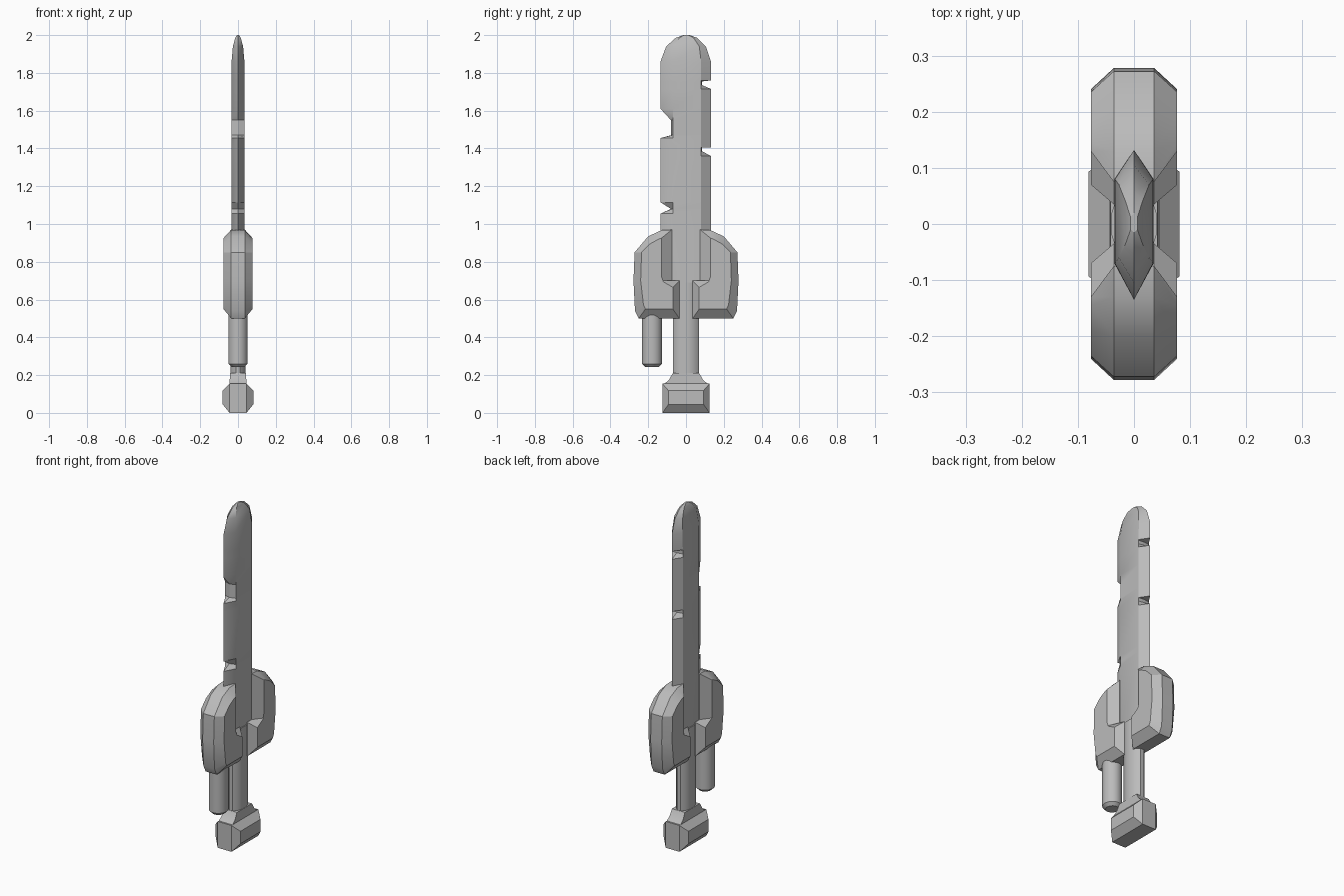
import bpy, bmesh, math

cube = bpy.data.objects.get("Cube")
if cube:
    bpy.data.objects.remove(cube, do_unlink=True)

grey = bpy.data.materials.new("plain_grey")
grey.use_nodes = True
grey.diffuse_color = (0.5, 0.5, 0.5, 1)
grey.node_tree.nodes["Principled BSDF"].inputs["Base Color"].default_value = (0.5, 0.5, 0.5, 1)


def loft(name, rings):
    """Skin a closed solid through rings with equal point counts."""
    bm = bmesh.new()
    rows = [[bm.verts.new(p) for p in ring] for ring in rings]
    n = len(rows[0])
    for a, b in zip(rows, rows[1:]):
        for i in range(n):
            j = (i + 1) % n
            bm.faces.new((a[i], a[j], b[j], b[i]))
    caps = [bm.faces.new(rows[0][::-1]), bm.faces.new(rows[-1])]
    bmesh.ops.triangulate(bm, faces=caps)
    bmesh.ops.recalc_face_normals(bm, faces=bm.faces)
    mesh = bpy.data.meshes.new(name)
    bm.to_mesh(mesh)
    bm.free()
    mesh.materials.append(grey)
    obj = bpy.data.objects.new(name, mesh)
    bpy.context.collection.objects.link(obj)
    bpy.ops.object.select_all(action='DESELECT')
    obj.select_set(True)
    bpy.context.view_layer.objects.active = obj
    bpy.ops.object.shade_smooth_by_angle(angle=math.radians(30))
    return obj


def oval(rx, ry, z, y=0, sides=12):
    turn = [2 * math.pi * (i + 0.5) / sides for i in range(sides)]
    return [(rx * math.cos(t), y + ry * math.sin(t), z) for t in turn]


def rect(rx, ry, z):
    return [(-rx, -ry, z), (rx, -ry, z), (rx, ry, z), (-rx, ry, z)]


# Blade: six-sided section, edges pulled in at the notches
def section(z, front=-0.135, back=0.132, f_ridge=-0.07, b_ridge=0.08, w=0.035):
    return [(0, front, z), (w, f_ridge, z), (w, b_ridge, z),
            (0, back, z), (-w, b_ridge, z), (-w, f_ridge, z)]


blade = [section(0.66), section(1.055), section(1.08, front=-0.08), section(1.115),
         section(1.36), section(1.385, back=0.085), section(1.405, back=0.085), section(1.406),
         section(1.455), section(1.47, front=-0.08), section(1.55, front=-0.08), section(1.61),
         section(1.715), section(1.735, back=0.085), section(1.755, back=0.085), section(1.76),
         section(1.86, w=0.034),
         section(1.94, -0.105, 0.105, -0.06, 0.07, 0.027),
         section(1.985, -0.055, 0.06, -0.035, 0.04, 0.015),
         section(2.0, -0.015, 0.02, -0.01, 0.012, 0.006)]
loft("blade", blade)

# Guard halves: outline band with a chamfered raised face on each side
outline = [(0.075, 0.97), (0.13, 0.967), (0.2, 0.935), (0.272, 0.85), (0.278, 0.7),
           (0.27, 0.54), (0.25, 0.5), (0.035, 0.5), (0.035, 0.7), (0.075, 0.7)]
raised = [(0.13, 0.925), (0.145, 0.92), (0.19, 0.895), (0.235, 0.85), (0.24, 0.7),
          (0.225, 0.57), (0.215, 0.55), (0.07, 0.55), (0.07, 0.665), (0.13, 0.7)]
for side, label in ((-1, "front"), (1, "back")):
    layers = [(-0.077, raised), (-0.036, outline), (0.036, outline), (0.077, raised)]
    loft(label + "_guard", [[(x, side * y, z) for y, z in pts] for x, pts in layers])

# Grip and side pipe
loft("grip", [oval(0.042, 0.07, z) for z in (0.19, 0.69)])
loft("side_pipe", [oval(0.035, 0.037, 0.243, -0.18, 16),
                   oval(0.052, 0.054, 0.26, -0.18, 16),
                   oval(0.052, 0.054, 0.56, -0.18, 16)])


# Pommel: block with raised side panels and a stepped collar
def panel(x, ry, low, high):
    return [(x, -ry, low), (x, ry, low), (x, ry, high), (x, -ry, high)]


loft("pommel", [panel(-0.081, 0.093, 0.045, 0.118), panel(-0.045, 0.125, 0, 0.155),
                panel(0.045, 0.125, 0, 0.155), panel(0.081, 0.093, 0.045, 0.118)])
loft("collar", [rect(0.045, 0.122, 0.15), rect(0.044, 0.092, 0.172), rect(0.042, 0.07, 0.21)])
